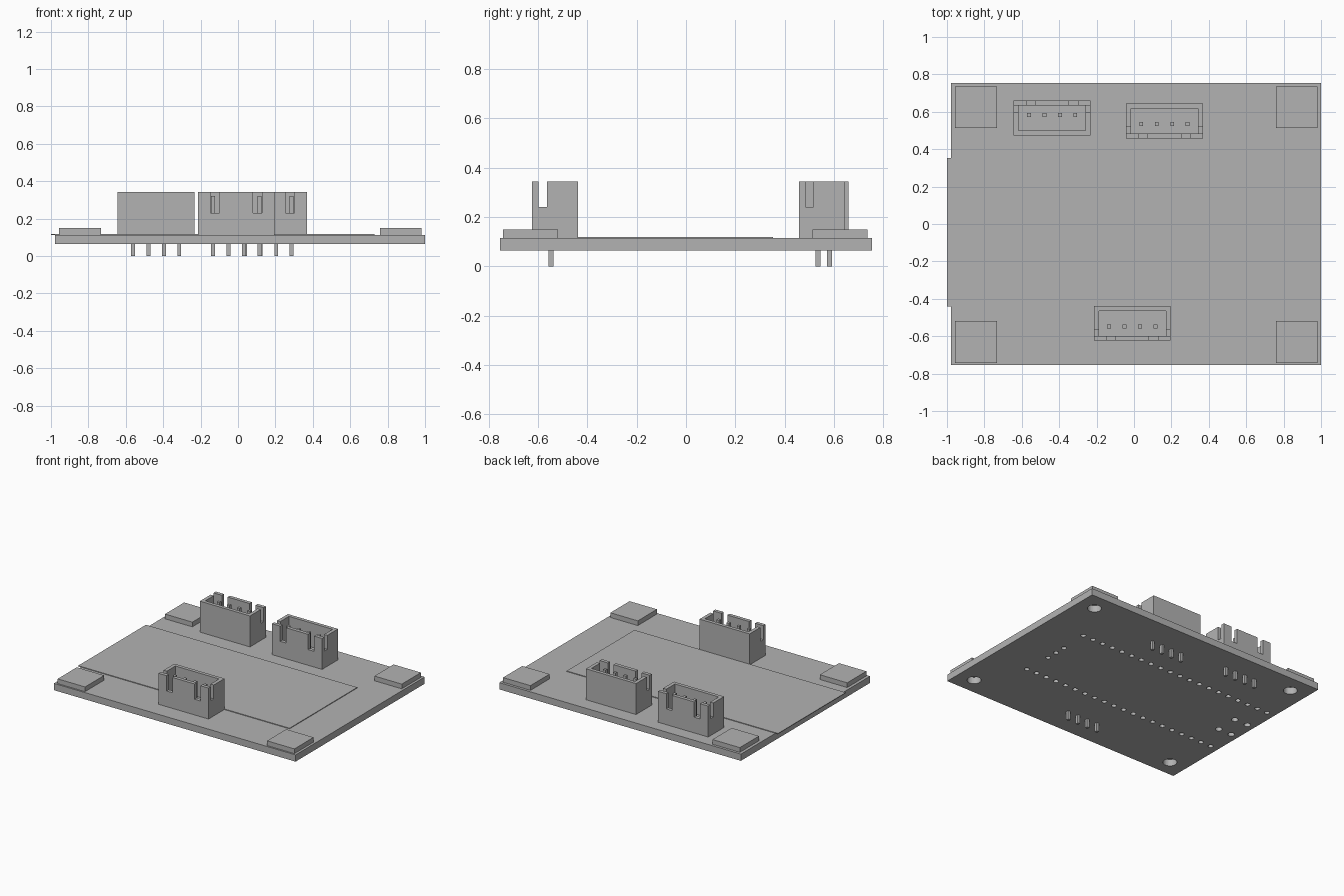
import bpy, bmesh, math
from mathutils import Matrix, Vector

if "Cube" in bpy.data.objects:
    bpy.data.objects.remove(bpy.data.objects["Cube"])

grey = bpy.data.materials.new("plain_grey")
grey.diffuse_color = (0.45, 0.45, 0.45, 1)
grey.use_nodes = True
grey.node_tree.nodes["Principled BSDF"].inputs["Base Color"].default_value = grey.diffuse_color

BOTTOM, TOP = 0.064, 0.114      # board faces
RIM = 0.343                     # top of the sockets


def add_box(bm, x0, x1, y0, y1, z0, z1):
    size = Vector((x1 - x0, y1 - y0, z1 - z0))
    mid = Vector((x0 + x1, y0 + y1, z0 + z1)) / 2
    bmesh.ops.create_cube(bm, size=1, matrix=Matrix.Translation(mid) @ Matrix.Diagonal((*size, 1)))


def add_drill(bm, x, y, r, n):
    bmesh.ops.create_cone(bm, cap_ends=True, segments=n, radius1=r, radius2=r, depth=0.2,
                          matrix=Matrix.Translation((x, y, (BOTTOM + TOP) / 2)))


def finish(name, bm):
    mesh = bpy.data.meshes.new(name)
    bm.to_mesh(mesh)
    bm.free()
    mesh.materials.append(grey)
    obj = bpy.data.objects.new(name, mesh)
    bpy.context.collection.objects.link(obj)
    return obj


def box(name, *dims):
    bm = bmesh.new()
    add_box(bm, *dims)
    return finish(name, bm)


def cut(obj, bm):
    """Subtract the solids in bm from obj and bake the result."""
    cutter = finish("cutter", bm)
    mod = obj.modifiers.new("cut", 'BOOLEAN')
    mod.operation, mod.solver, mod.object = 'DIFFERENCE', 'EXACT', cutter
    deps = bpy.context.evaluated_depsgraph_get()
    baked = bpy.data.meshes.new_from_object(obj.evaluated_get(deps))
    obj.modifiers.clear()
    obj.data = baked
    bpy.data.objects.remove(cutter)


# Board with mounting holes and rows of pin holes
board = box("circuit_board", -0.978, 1.0, -0.755, 0.755, BOTTOM, TOP)
drills = bmesh.new()
PAD_X, PAD_Y = (-0.844, 0.87), (-0.631, 0.624)
for x in PAD_X:
    for y in PAD_Y:
        add_drill(drills, x, y, 0.047, 32)
for i in range(20):
    for y in (-0.29, 0.298):
        add_drill(drills, 0.694 - i * 0.0846, y, 0.018, 12)
for y in (-0.08, 0.003, 0.086):
    add_drill(drills, 0.685, y, 0.018, 12)
for x in (-0.809, -0.918):
    for y in (-0.08, 0.087):
        add_drill(drills, x, y, 0.023, 16)
cut(board, drills)

# Thin module sheet, slightly overhanging the left edge
box("module_sheet", -1.0, 0.73, -0.44, 0.352, TOP, TOP + 0.005)

# Corner pads
for x in PAD_X:
    for y in PAD_Y:
        box("corner_pad", x - 0.112, x + 0.112, y - 0.112, y + 0.112, TOP, 0.149)


# Open four-pin sockets, slotted side facing local -y, pins at local y = 0
def socket(x, y, turn):
    hw, front, back, wall = 0.205, -0.077, 0.109, 0.026
    body = box("socket_body", -hw, hw, front, back, TOP, RIM)
    bm = bmesh.new()                                   # cavity
    add_box(bm, -hw + wall, hw - wall, front + wall, back - wall, 0.165, 0.5)
    cut(body, bm)
    bm = bmesh.new()                                   # slots in the long wall
    for s in (-1, 1):
        a, b = sorted((s * 0.09, s * 0.138))
        add_box(bm, a, b, front - 0.05, front + wall + 0.01, 0.23, 0.5)
    cut(body, bm)
    bm = bmesh.new()                                   # notches in the short walls
    add_box(bm, -0.3, 0.3, front + wall, front + 0.06, 0.24, 0.5)
    cut(body, bm)
    bm = bmesh.new()                                   # square pins
    for i in range(4):
        px = (i - 1.5) * 0.0827
        add_box(bm, px - 0.0105, px + 0.0105, -0.0105, 0.0105, 0, 0.32)
    pins = finish("socket_pins", bm)
    for obj in (body, pins):
        obj.matrix_world = Matrix.Translation((x, y, 0)) @ Matrix.Rotation(turn, 4, 'Z')


socket(-0.009, -0.547, 0)
socket(0.163, 0.535, 0)
socket(-0.438, 0.582, math.pi)
